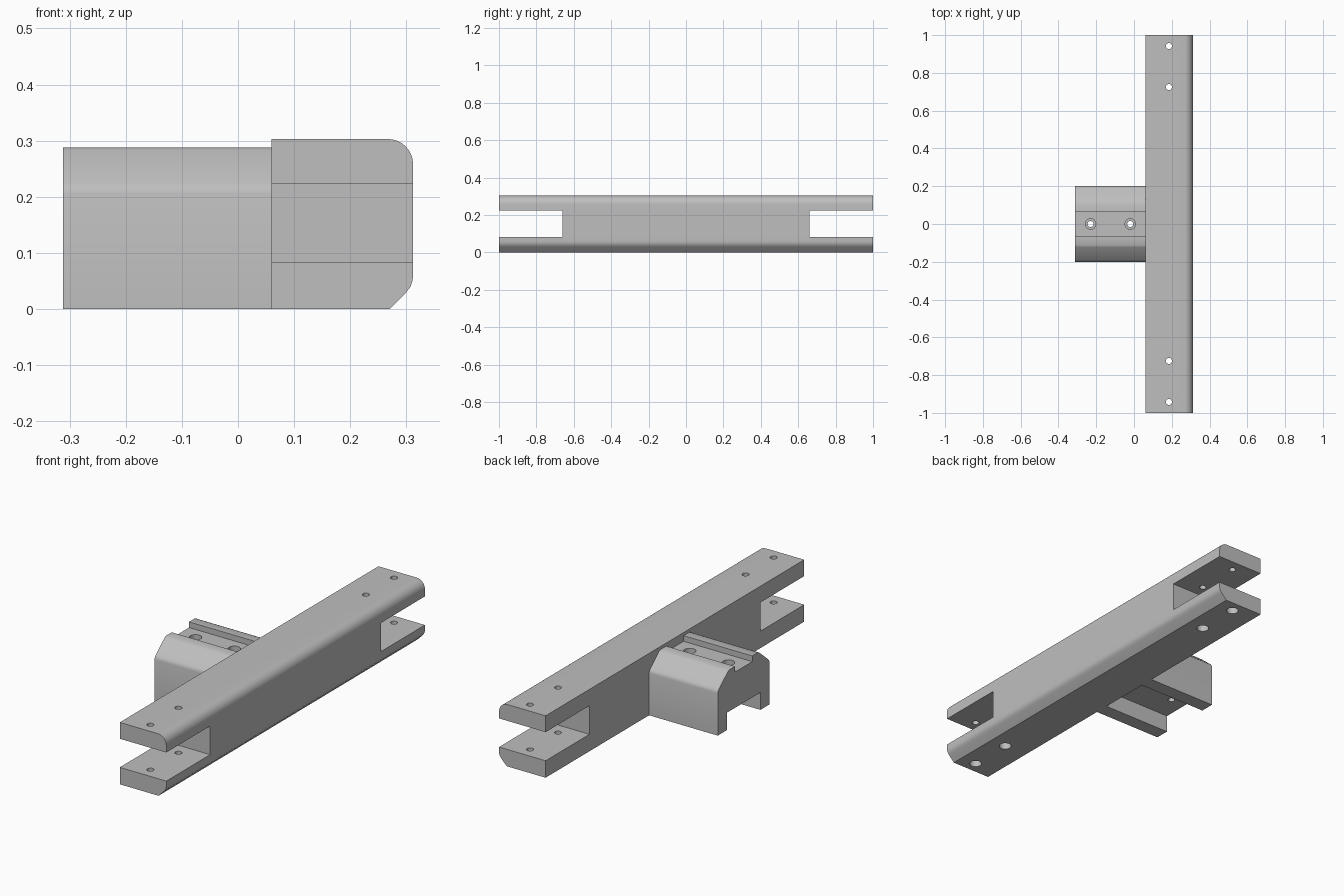
import bpy
import bmesh
from math import cos, sin, pi, radians
from mathutils import Matrix, Vector

if "Cube" in bpy.data.objects:
    bpy.data.objects.remove(bpy.data.objects["Cube"])

grey = bpy.data.materials.new("light_grey")
grey.use_nodes = True
grey.diffuse_color = (0.52, 0.52, 0.52, 1)
grey.node_tree.nodes["Principled BSDF"].inputs["Base Color"].default_value = grey.diffuse_color


def make_object(name, bm):
    bmesh.ops.recalc_face_normals(bm, faces=bm.faces)
    mesh = bpy.data.meshes.new(name)
    bm.to_mesh(mesh)
    bm.free()
    mesh.materials.append(grey)
    obj = bpy.data.objects.new(name, mesh)
    bpy.context.collection.objects.link(obj)
    return obj


def prism(name, points, offset):
    """Extrude a closed outline along an offset vector."""
    bm = bmesh.new()
    face = bm.faces.new([bm.verts.new(p) for p in points])
    new = bmesh.ops.extrude_face_region(bm, geom=[face])["geom"]
    verts = [v for v in new if isinstance(v, bmesh.types.BMVert)]
    bmesh.ops.translate(bm, verts=verts, vec=Vector(offset))
    return make_object(name, bm)


def box(x0, x1, y0, y1, z0, z1):
    outline = [(x0, y0, z0), (x1, y0, z0), (x1, y1, z0), (x0, y1, z0)]
    return prism("cutter", outline, (0, 0, z1 - z0))


def drill(x, y, z0, z1, radius):
    bm = bmesh.new()
    bmesh.ops.create_cone(bm, cap_ends=True, segments=24, radius1=radius, radius2=radius,
                          depth=z1 - z0, matrix=Matrix.Translation((x, y, (z0 + z1) / 2)))
    return make_object("cutter", bm)


def cut(obj, cutter):
    cutter.hide_render = True
    mod = obj.modifiers.new("cut", "BOOLEAN")
    mod.operation = "DIFFERENCE"
    mod.solver = "EXACT"
    mod.object = cutter
    bpy.context.view_layer.objects.active = obj
    bpy.ops.object.modifier_apply(modifier=mod.name)
    bpy.data.objects.remove(cutter)


def smooth(obj):
    bpy.ops.object.select_all(action="DESELECT")
    obj.select_set(True)
    bpy.context.view_layer.objects.active = obj
    bpy.ops.object.shade_smooth_by_angle(angle=radians(30))


# Long bar: rounded upper edge, chamfered lower edge
left, right, height, r = 0.06, 0.312, 0.303, 0.045
profile = [(left, 0), (0.27, 0), (0.3, 0.03), (0.307, 0.039), (0.311, 0.05), (right, 0.06)]
for i in range(9):
    a = i * pi / 16
    profile.append((right - r + r * cos(a), height - r + r * sin(a)))
profile.append((left, height))
bar = prism("long_bar", [(x, -1, z) for x, z in profile], (0, 2, 0))

# Slots and bolt holes at both ends, counterbored from underneath
for side in (-1, 1):
    ends = sorted((side * 0.661, side * 1.1))
    cut(bar, box(0, 0.4, *ends, 0.083, 0.223))
    for y in (0.725, 0.942):
        cut(bar, drill(0.185, side * y, -0.1, 0.4, 0.016))
        cut(bar, drill(0.185, side * y, -0.1, 0.04, 0.028))
smooth(bar)

# Mounting block: sloped shoulders, top groove and channel underneath
half = [(0.067, 0.26), (0.067, 0.288), (0.112, 0.288), (0.122, 0.283), (0.19, 0.225),
        (0.197, 0.217), (0.2, 0.206), (0.2, 0), (0.13, 0), (0.13, 0.085)]
outline = half + [(-y, z) for y, z in reversed(half)]
block = prism("mounting_block", [(-0.312, y, z) for y, z in outline], (left + 0.312, 0, 0))

# Counterbored screw holes in the groove
for x in (-0.23, -0.02):
    cut(block, drill(x, 0, -0.1, 0.4, 0.016))
    cut(block, drill(x, 0, 0.2, 0.4, 0.028))
smooth(block)
